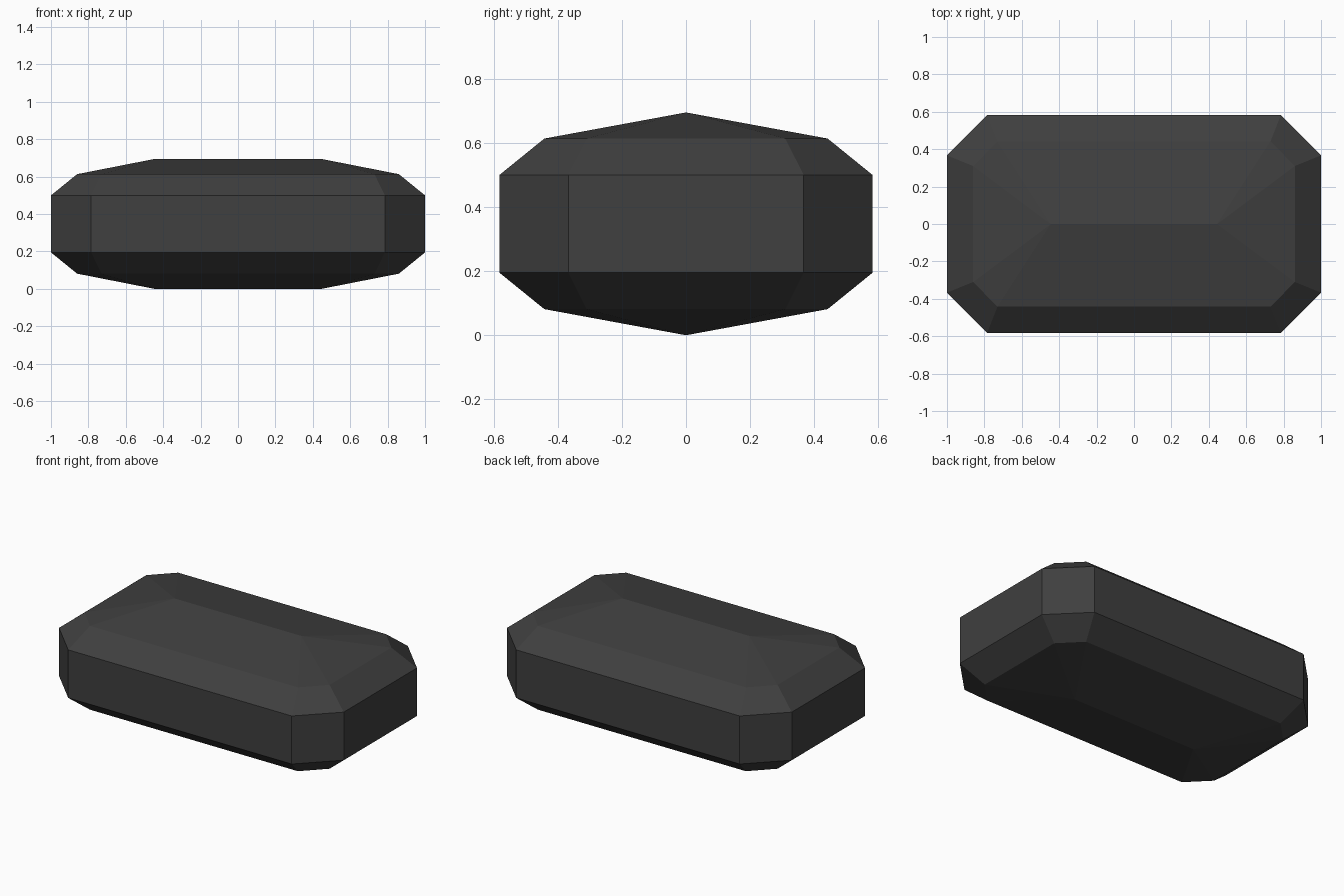
import bpy
import bmesh

cube = bpy.data.objects.get("Cube")
if cube:
    bpy.data.objects.remove(cube, do_unlink=True)

MID = 0.3475  # height of the horizontal mirror plane


def octagon(bm, x_long, y_long, x_end, y_end, z):
    """Ring of eight points: a rectangle with its corners cut."""
    quarter = [(x_end, y_end), (x_long, y_long)]
    right = [(-x, y) for x, y in reversed(quarter)]
    half = quarter + right
    ring = half + [(-x, -y) for x, y in half]
    return [bm.verts.new((x, y, z)) for x, y in ring]


# Girdle, bevel and roof ridge, as half heights from the middle
levels = [
    (0.785, 0.582, 1.0, 0.367, 0.1525),
    (0.73, 0.442, 0.86, 0.31, 0.266),
    (0.445, 0.0, 0.445, 0.0, MID),
]

bm = bmesh.new()
rings = [octagon(bm, *lv[:4], MID - lv[4]) for lv in reversed(levels)]
rings += [octagon(bm, *lv[:4], MID + lv[4]) for lv in levels]

# Skin neighbouring rings
for low, high in zip(rings, rings[1:]):
    for i in range(8):
        j = (i + 1) % 8
        bm.faces.new((low[i], low[j], high[j], high[i]))

# Collapse the end rings into ridge lines
bmesh.ops.remove_doubles(bm, verts=bm.verts[:], dist=0.0005)
bmesh.ops.recalc_face_normals(bm, faces=bm.faces[:])

mesh = bpy.data.meshes.new("faceted_ingot")
bm.to_mesh(mesh)
bm.free()
ingot = bpy.data.objects.new("faceted_ingot", mesh)
bpy.context.collection.objects.link(ingot)

# Dark grey finish
mat = bpy.data.materials.new("dark_grey")
mat.use_nodes = True
color = (0.05, 0.05, 0.05, 1)
mat.diffuse_color = color
mat.node_tree.nodes["Principled BSDF"].inputs["Base Color"].default_value = color
mesh.materials.append(mat)
